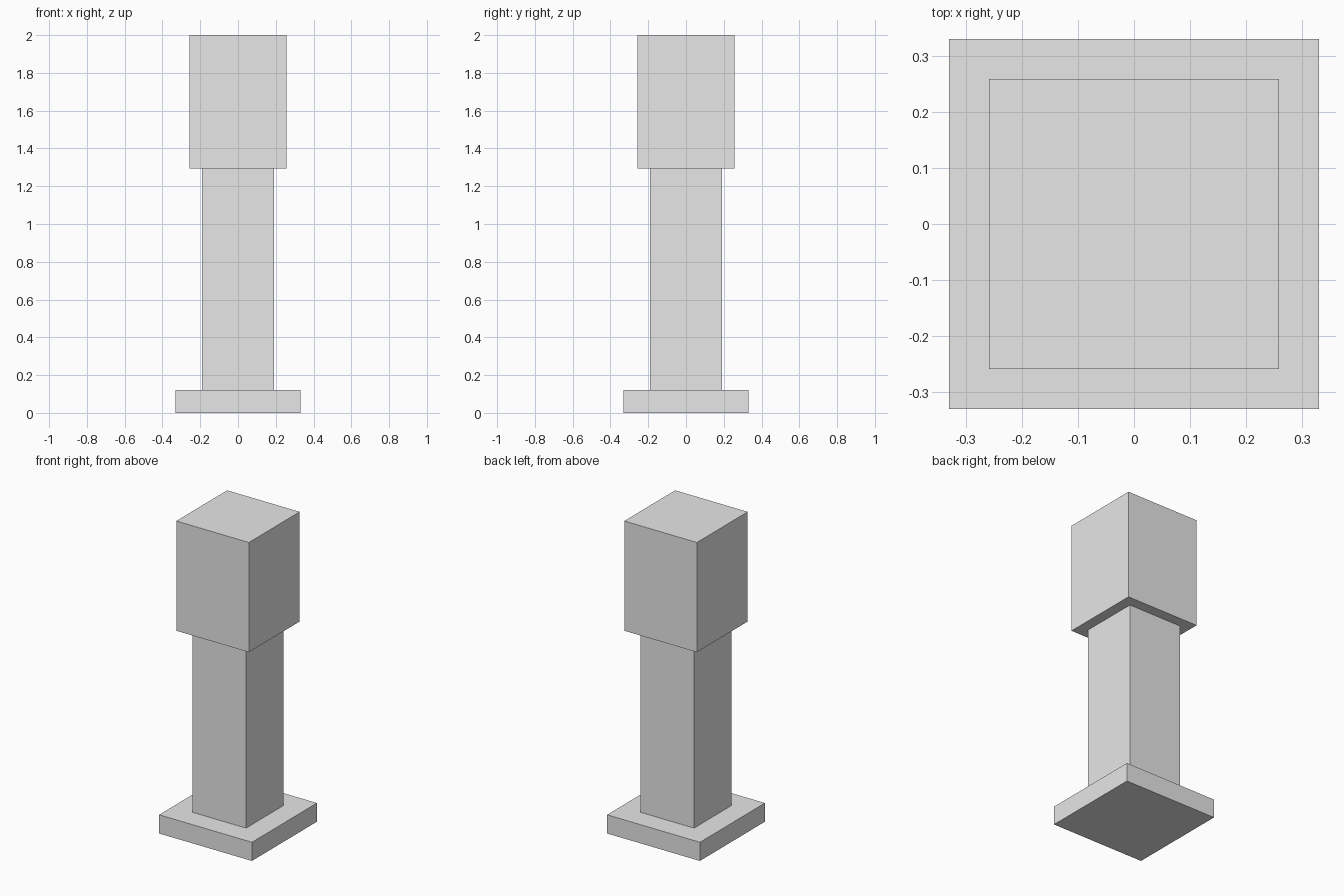
import bpy

cube = bpy.data.objects.get("Cube")
if cube:
    bpy.data.objects.remove(cube, do_unlink=True)

# Single plain grey for the whole model
grey = bpy.data.materials.new("plain_grey")
grey.use_nodes = True
colour = (0.8, 0.8, 0.8, 1)
grey.diffuse_color = colour
grey.node_tree.nodes["Principled BSDF"].inputs["Base Color"].default_value = colour


def block(name, width, bottom, top):
    """Square block centred on the vertical axis."""
    bpy.ops.mesh.primitive_cube_add(size=1, location=(0, 0, (bottom + top) / 2))
    obj = bpy.context.object
    obj.name = name
    obj.scale = (width, width, top - bottom)
    bpy.ops.object.transform_apply(location=False, rotation=False, scale=True)
    obj.data.materials.append(grey)
    return obj


# Square foot, slim shaft and wider head
block("base_plate", 0.66, 0, 0.12)
block("column_shaft", 0.38, 0.12, 1.295)
block("head_block", 0.516, 1.295, 2)
